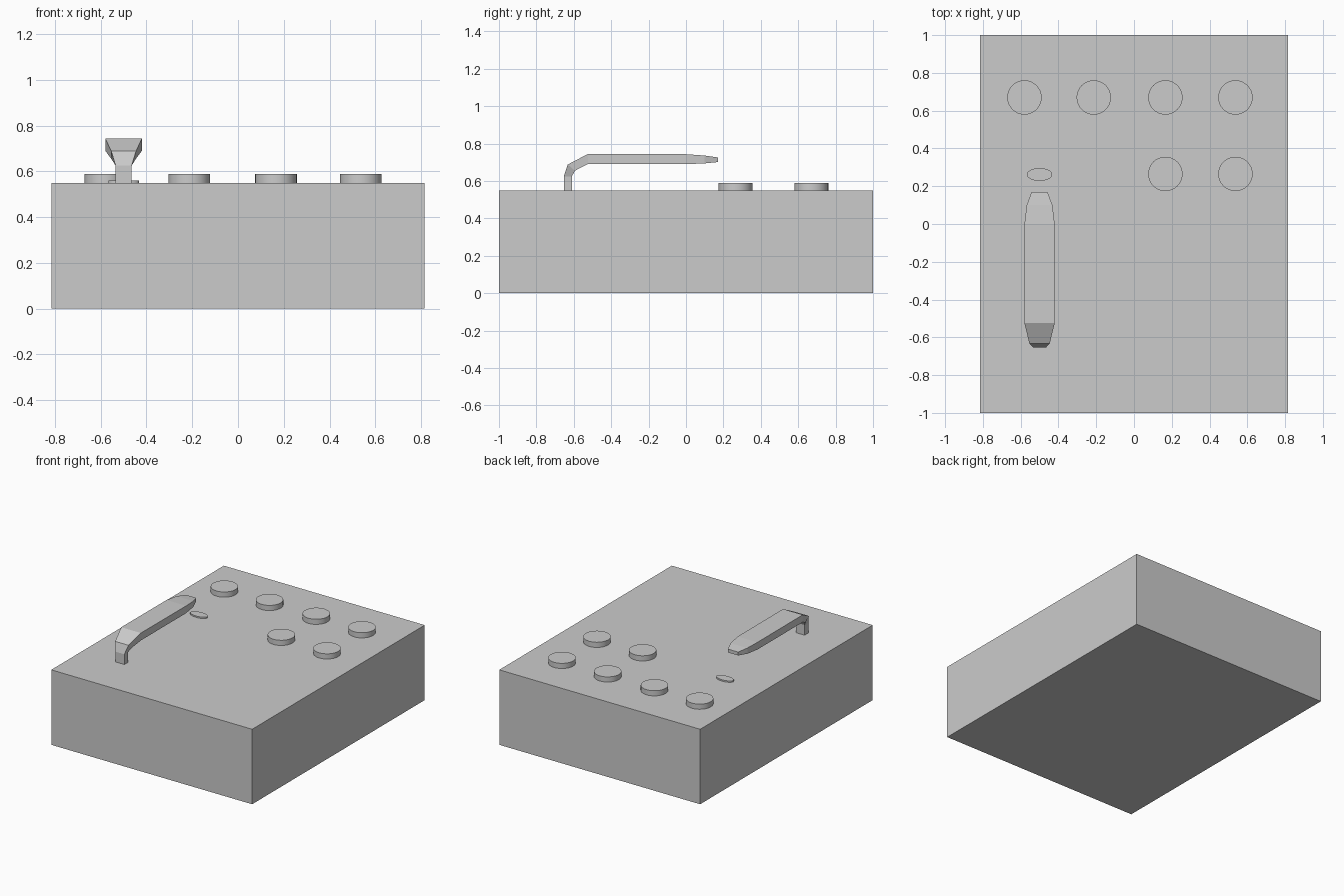
import bpy, bmesh

if "Cube" in bpy.data.objects:
    bpy.data.objects.remove(bpy.data.objects["Cube"])


def disc(name, x, y, rx, ry, z0, z1):
    bpy.ops.mesh.primitive_cylinder_add(vertices=32, radius=1, depth=1,
                                        location=(x, y, (z0 + z1) / 2))
    ob = bpy.context.object
    ob.name = name
    ob.scale = (rx, ry, z1 - z0)
    bpy.ops.object.transform_apply(location=False, rotation=False, scale=True)
    bpy.ops.object.shade_smooth_by_angle()
    return ob


# Main box
W, H = 0.815, 0.55
bpy.ops.mesh.primitive_cube_add(size=1, location=(0, 0, H / 2))
box = bpy.context.object
box.name = "body"
box.scale = (2 * W, 2, H)
bpy.ops.object.transform_apply(location=False, rotation=False, scale=True)

# Round studs: full back row, half second row
studs = [(x, 0.67) for x in (-0.58, -0.213, 0.166, 0.537)]
studs += [(x, 0.265) for x in (0.166, 0.537)]
for i, (x, y) in enumerate(studs):
    disc(f"stud_{i + 1}", x, y, 0.091, 0.091, H - 0.01, 0.588)

# Oval pad in front of the spout tip
disc("oval_pad", -0.5, 0.262, 0.067, 0.034, H - 0.01, 0.56)

# Curved arm lofted through cross-sections: outer (y, z), inner (y, z), half width
sections = [
    ((-0.653, 0.54), (-0.61, 0.54), 0.035),
    ((-0.653, 0.625), (-0.61, 0.625), 0.035),
    ((-0.632, 0.688), (-0.594, 0.655), 0.054),
    ((-0.525, 0.744), (-0.525, 0.69), 0.08),
    ((0.0, 0.743), (0.0, 0.69), 0.08),
    ((0.1, 0.736), (0.1, 0.694), 0.068),
    ((0.17, 0.726), (0.17, 0.701), 0.042),
]
bm = bmesh.new()
rings = []
for (oy, oz), (iy, iz), hw in sections:
    rings.append([bm.verts.new((-0.5 + s * hw, y, z))
                  for s, y, z in ((-1, oy, oz), (1, oy, oz), (1, iy, iz), (-1, iy, iz))])
for a, b in zip(rings, rings[1:]):
    for k in range(4):
        n = (k + 1) % 4
        bm.faces.new((a[k], a[n], b[n], b[k]))
bm.faces.new(rings[0])
bm.faces.new(rings[-1])
bmesh.ops.recalc_face_normals(bm, faces=bm.faces)
me = bpy.data.meshes.new("arm")
bm.to_mesh(me)
bm.free()
bpy.context.collection.objects.link(bpy.data.objects.new("arm", me))
